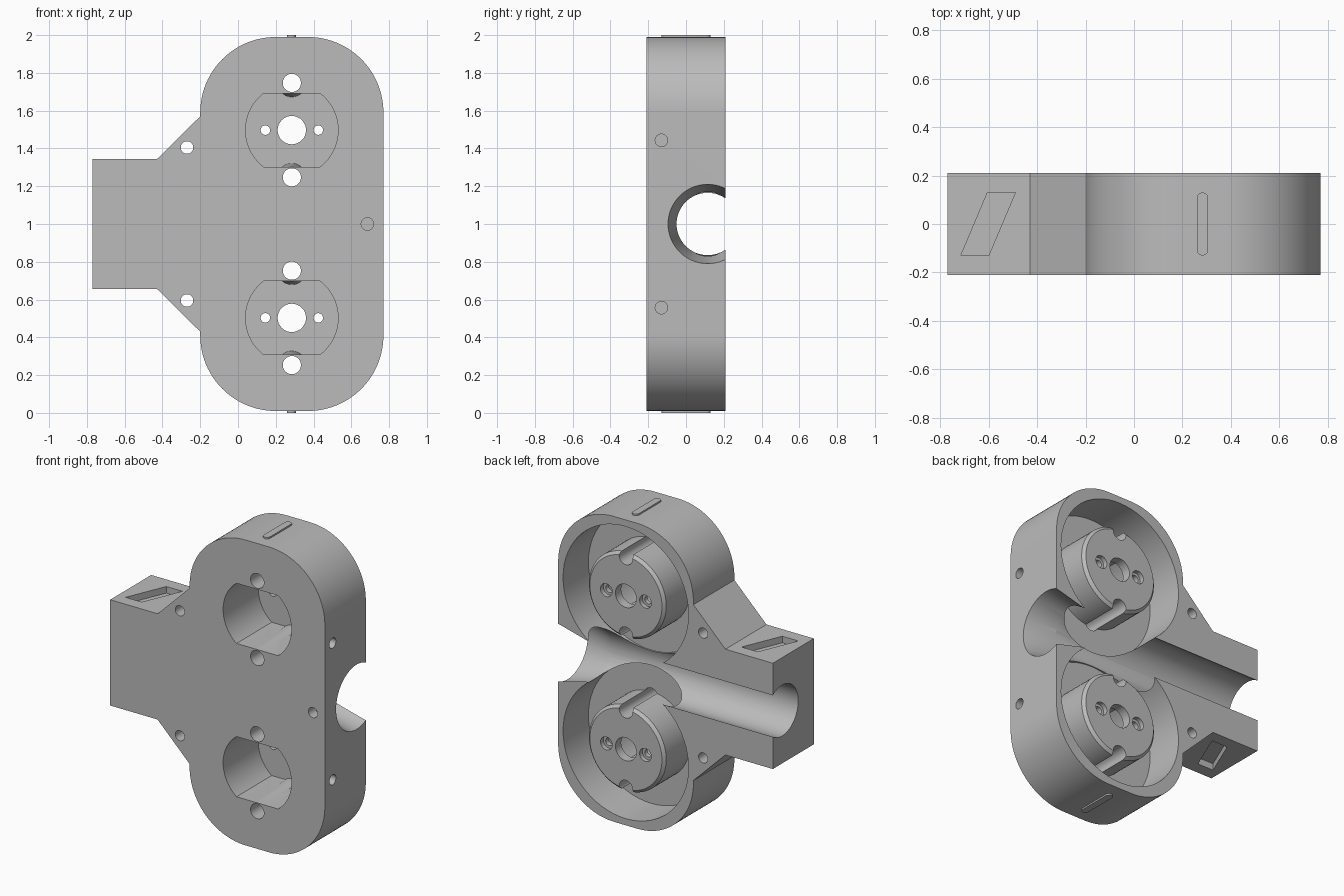
import bpy, bmesh
from math import sin, cos, pi, asin
from mathutils import Vector, Matrix

if "Cube" in bpy.data.objects:
    bpy.data.objects.remove(bpy.data.objects["Cube"])

grey = bpy.data.materials.new("matte_grey")
grey.use_nodes = True
grey.diffuse_color = (0.5, 0.5, 0.5, 1)
grey.node_tree.nodes["Principled BSDF"].inputs["Base Color"].default_value = (0.5, 0.5, 0.5, 1)


def finish(name, bm):
    bmesh.ops.recalc_face_normals(bm, faces=bm.faces)
    mesh = bpy.data.meshes.new(name)
    bm.to_mesh(mesh)
    bm.free()
    mesh.materials.append(grey)
    ob = bpy.data.objects.new(name, mesh)
    bpy.context.collection.objects.link(ob)
    return ob


def cone(name, a, b, r0, r1=None, chamfer=0):
    """Round bar from a to b, optionally tapered or chamfered at b."""
    a, b = Vector(a), Vector(b)
    bm = bmesh.new()
    turn = (b - a).to_track_quat('Z', 'Y').to_matrix().to_4x4()
    bmesh.ops.create_cone(bm, cap_ends=True, segments=64, radius1=r0,
                          radius2=r0 if r1 is None else r1, depth=(b - a).length,
                          matrix=Matrix.Translation((a + b) / 2) @ turn)
    if chamfer:
        rim = [e for e in bm.edges if all((v.co - b).length < r0 * 1.01 for v in e.verts)]
        bmesh.ops.bevel(bm, geom=rim, offset=chamfer, segments=1, affect='EDGES')
    return finish(name, bm)


def prism(name, pts, lo, hi, axis):
    """Extrude an outline along y (points are x, z) or z (points are x, y)."""
    bm = bmesh.new()
    place = (lambda p: (p[0], lo, p[1])) if axis == 'y' else (lambda p: (p[0], p[1], lo))
    face = bm.faces.new([bm.verts.new(place(p)) for p in pts])
    top = bmesh.ops.extrude_face_region(bm, geom=[face])["geom"]
    move = Vector((0, hi - lo, 0)) if axis == 'y' else Vector((0, 0, hi - lo))
    bmesh.ops.translate(bm, vec=move, verts=[v for v in top if isinstance(v, bmesh.types.BMVert)])
    return finish(name, bm)


def arc(cx, cy, r, a0, a1, n=24):
    return [(cx + r * cos(a0 + (a1 - a0) * i / n), cy + r * sin(a0 + (a1 - a0) * i / n))
            for i in range(n + 1)]


def boolean(target, tool, operation='DIFFERENCE'):
    mod = target.modifiers.new("shape", 'BOOLEAN')
    mod.operation, mod.solver, mod.object = operation, 'EXACT', tool
    bpy.context.view_layer.objects.active = target
    bpy.ops.object.modifier_apply(modifier=mod.name)
    bpy.data.objects.remove(tool)


MID = 1.0           # height of the mirror plane
CX = 0.285          # socket centre line
SOCKETS = (1.497, 0.503)

# Body slab with rounded ends and a side neck
outline = (arc(0.37, 1.59, 0.4, 0, pi / 2) + arc(0.2, 1.59, 0.4, pi / 2, pi)
           + [(-0.2, 1.57), (-0.43, 1.343), (-0.77, 1.343)])
outline += [(x, 2 * MID - z) for x, z in reversed(outline)]
body = prism("housing", outline, -0.21, 0.21, 'y')

# Rear pockets and the flared cross bore
for z in SOCKETS:
    boolean(body, cone("pocket", (CX, -0.05, z), (CX, 0.3, z), 0.45))
boolean(body, cone("bore", (-0.9, 0.115, MID), (0.9, 0.115, MID), 0.165))
boolean(body, cone("flare", (0.55, 0.115, MID), (0.79, 0.115, MID), 0.1605, 0.2145))

# Socket bosses with front recesses, ribs, notches and screw holes
for z in SOCKETS:
    boolean(body, cone("boss", (CX, -0.13, z), (CX, 0.209, z), 0.277, chamfer=0.018), 'UNION')
    a = asin(0.195 / 0.245)
    recess = prism("recess", arc(CX, z, 0.245, -a, a) + arc(CX, z, 0.245, pi - a, pi + a),
                   -0.3, 0.15, 'y')
    for s in (1, -1):
        nz = z + s * 0.25
        boolean(recess, cone("rib", (CX, -0.32, nz), (CX, 0.2, nz), 0.05, 0.077))
    boolean(body, recess)
    for s in (1, -1):
        nz, sx = z + s * 0.25, CX + s * 0.14
        boolean(body, cone("notch", (CX, -0.3, nz), (CX, 0.3, nz), 0.048))
        boolean(body, cone("screw_hole", (sx, 0.1, z), (sx, 0.3, z), 0.025))
        boolean(body, cone("counterbore", (sx, 0.18, z), (sx, 0.3, z), 0.042))
    boolean(body, cone("shaft_hole", (CX, 0.1, z), (CX, 0.3, z), 0.075))

# Small pin holes in the neck, the front and the side
boolean(body, cone("front_pin", (0.685, -0.3, MID), (0.685, -0.14, MID), 0.033))
for s in (1, -1):
    nz, pz = MID + s * 0.405, MID + s * 0.443
    boolean(body, cone("neck_pin", (-0.27, -0.3, nz), (-0.27, 0.3, nz), 0.033))
    boolean(body, cone("side_pin", (0.66, -0.13, pz), (0.9, -0.13, pz), 0.033))
    # Slanted marker recess on the neck
    lo, hi = sorted((MID + s * 0.3, MID + s * 0.4))
    slant = [(-0.715, -0.13), (-0.6, -0.13), (-0.49, 0.13), (-0.605, 0.13)]
    boolean(body, prism("marker", slant, lo, hi, 'z'))

# Raised alignment ribs on both ends
parts = [body]
for name, s in (("top_rib", 1), ("bottom_rib", -1)):
    lo, hi = sorted((MID + s * 0.97, MID + s))
    slot = arc(0.283, 0.107, 0.023, 0, pi, 12) + arc(0.283, -0.107, 0.023, pi, 2 * pi, 12)
    parts.append(prism(name, slot, lo, hi, 'z'))

# Smooth curved walls, keep the machined edges crisp
bpy.ops.object.select_all(action='DESELECT')
for ob in parts:
    ob.select_set(True)
bpy.context.view_layer.objects.active = body
bpy.ops.object.shade_smooth_by_angle(angle=pi / 7)
